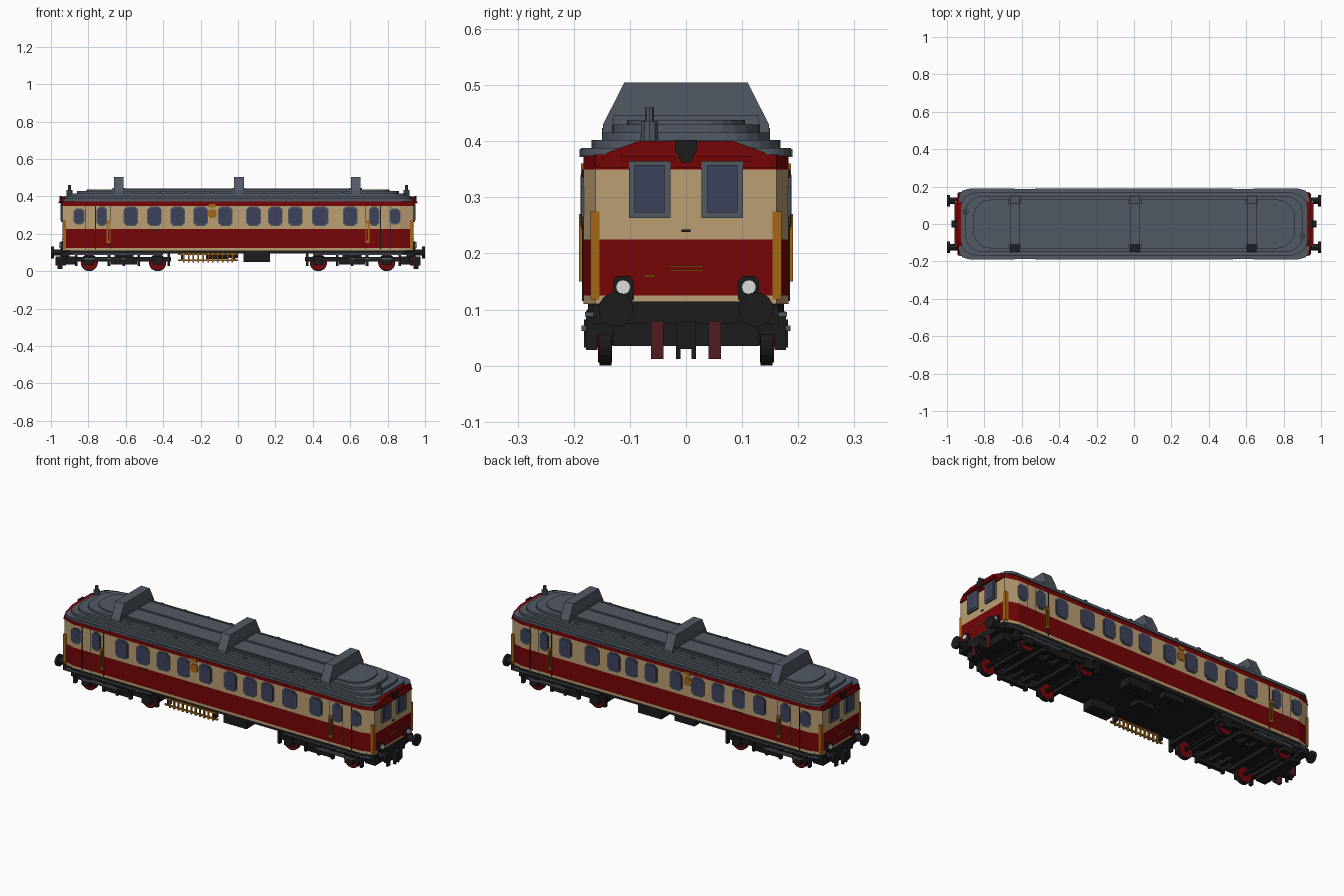
import bpy, bmesh, math

cube = bpy.data.objects.get("Cube")
if cube:
    bpy.data.objects.remove(cube, do_unlink=True)


def material(name, r, g, b):
    # colours given as display values, stored as linear
    col = [(c / 255) ** 2.2 for c in (r, g, b)] + [1]
    m = bpy.data.materials.new(name)
    m.use_nodes = True
    m.diffuse_color = col
    m.node_tree.nodes["Principled BSDF"].inputs["Base Color"].default_value = col
    return m


SLATE = material("slate_grey", 82, 90, 100)
CREAM = material("cream", 186, 157, 114)
RED = material("dark_red", 117, 13, 15)
GLASS = material("blue_glass", 64, 68, 92)
BLACK = material("black", 34, 34, 34)
OCHRE = material("ochre", 162, 102, 28)
WHITE = material("white", 220, 220, 220)
HOSE = material("hose_brown", 82, 34, 36)
BOTH = (-1, 1)


def rect(a0, a1, b0, b1, cut=0):
    """Rectangle outline, with optional cut corners."""
    if not cut:
        return [(a0, b0), (a1, b0), (a1, b1), (a0, b1)]
    return [(a0 + cut, b0), (a1 - cut, b0), (a1, b0 + cut), (a1, b1 - cut),
            (a1 - cut, b1), (a0 + cut, b1), (a0, b1 - cut), (a0, b0 + cut)]


def disc(a, b, r, n=16):
    return [(a + r * math.cos(math.tau * i / n), b + r * math.sin(math.tau * i / n))
            for i in range(n)]


class Part:
    """Collects prisms into a single named object."""

    def __init__(self, name, mat):
        self.name, self.mat, self.bm = name, mat, bmesh.new()

    def prism(self, pts, axis, lo, hi):
        place = {"x": lambda p, h: (h, p[0], p[1]),
                 "y": lambda p, h: (p[0], h, p[1]),
                 "z": lambda p, h: (p[0], p[1], h)}[axis]
        rings = [[self.bm.verts.new(place(p, h)) for p in pts] for h in (lo, hi)]
        n = len(pts)
        self.bm.faces.new(rings[0])
        self.bm.faces.new(rings[1][::-1])
        for i in range(n):
            j = (i + 1) % n
            self.bm.faces.new((rings[0][i], rings[1][i], rings[1][j], rings[0][j]))
        return self

    def box(self, x0, x1, y0, y1, z0, z1):
        return self.prism(rect(x0, x1, y0, y1), "z", z0, z1)

    def done(self):
        bmesh.ops.recalc_face_normals(self.bm, faces=self.bm.faces)
        mesh = bpy.data.meshes.new(self.name)
        self.bm.to_mesh(mesh)
        self.bm.free()
        mesh.materials.append(self.mat)
        ob = bpy.data.objects.new(self.name, mesh)
        bpy.context.collection.objects.link(ob)
        return ob


def plan(hx, hy, cx, cy):
    """Symmetric body outline with corners cut by cx along and cy across."""
    q = [(hx, hy - cy), (hx - cx, hy)]
    return (q + [(-x, y) for x, y in q[::-1]] + [(-x, -y) for x, y in q]
            + [(x, -y) for x, y in q[::-1]])


# Body bands, bottom to top
for name, mat, z0, z1 in (("sill_band", CREAM, .11, .125), ("lower_band", RED, .125, .225),
                          ("window_band", CREAM, .225, .35), ("cornice_band", RED, .35, .376)):
    Part(name, mat).prism(plan(.937, .183, .07, .022), "z", z0, z1).done()
Part("floor_plate", BLACK).prism(plan(.93, .175, .05, .03), "z", .095, .111).done()

# Stepped roof
roof = Part("roof", SLATE)
for hx, hy, c, z0, z1 in ((.935, .187, .045, .374, .388), (.925, .168, .07, .388, .402),
                          (.9, .15, .08, .402, .416), (.86, .132, .09, .416, .43),
                          (.81, .105, .08, .43, .438)):
    q = [(hx - c * 1.2 + c * 1.2 * math.cos(t), hy - c + c * math.sin(t))
         for t in (math.radians(15 * k) for k in range(7))]
    q += [(-x, y) for x, y in q[::-1]]
    roof.prism(q + [(x, -y) for x, y in q[::-1]], "z", z0, z1)
for s in BOTH:
    roof.box(-.63, .63, s * .112, s * .122, .428, .437)
    for i in range(9):
        x = -.56 + i * .14
        roof.box(x - .008, x + .008, s * .135, s * .15, .412, .424)
    # wider eaves beside the entrances and along the saloon
    roof.box(-.53, .53, s * .18, s * .19, .372, .384)
    for e in BOTH:
        roof.box(e * .64, e * .88, s * .18, s * .19, .372, .386)
roof.box(-.62, .62, -.006, .006, .437, .442)
roof.done()

# Three cross ducts on the roof
half = [(.15, .39), (.148, .43), (.13, .465), (.11, .505)]
ducts = Part("roof_ducts", SLATE)
for x in (-.637, .005, .63):
    ducts.prism(half + [(-y, z) for y, z in half[::-1]], "x", x - .026, x + .026)
    ducts.box(x - .034, x + .034, -.13, .13, .43, .446)
ducts.done()

# Horns on the roof ends
horns = Part("roof_horns", SLATE)
for e in BOTH:
    horns.prism(disc(e * .9, -e * .065, .016, 10), "z", .40, .435)
    horns.prism(disc(e * .9, -e * .065, .008, 8), "z", .435, .46)
horns.done()

# Side windows, with frames behind the glass
frames, glass = Part("window_frames", SLATE), Part("side_windows", GLASS)
windows = [(x, .041) for x in (-.573, -.447, -.323, -.2, -.068, .083, .2, .307, .6)]
windows += [(.44, .046), (-.728, .028), (.728, .028), (-.85, .03), (.84, .03)]
for s in BOTH:
    for x, w in windows:
        w = w if w < .035 else w - .002
        lo, hi = (.25, .335) if abs(x) > .8 else (.243, .345)
        frames.prism(rect(x - w, x + w, lo, hi, .015), "y", s * .181, s * .186)
        glass.prism(rect(x - w + .005, x + w - .005, lo + .005, hi - .005, .014),
                    "y", s * .182, s * .188)
frames.done()
glass.done()

# Emblem panel, door seams and grab rails on the sides
emblem = Part("side_emblem", OCHRE)
seams = Part("door_seams", BLACK)
rails = Part("door_handrails", OCHRE)
for s in BOTH:
    emblem.prism(rect(-.16, -.115, .285, .33, .01), "y", s * .182, s * .187)
    emblem.box(-.155, -.12, s * .182, s * .187, .34, .36)
    seams.box(-.47, -.42, s * .182, s * .186, .219, .224)
    for e in BOTH:
        for x in (.684, .762, .815):
            seams.box(e * x - .0015, e * x + .0015, s * .182, s * .185, .115, .35)
        rails.box(e * .692 - .008, e * .692 + .008, s * .183, s * .191, .15, .165)
        rails.box(e * .692 - .008, e * .692 + .008, s * .183, s * .191, .255, .27)
        for d in BOTH:
            x = e * .692 + d * .007
            rails.box(x - .003, x + .003, s * .183, s * .191, .15, .27)
        # corner rails at the cab ends
        rails.box(e * .92, e * .938, s * .154, s * .17, .118, .275)
for p in (emblem, seams, rails):
    p.done()

# Cab ends
hood, visors = Part("cab_hoods", RED), Part("window_visors", RED)
cab_frames, cab_glass = Part("cab_window_frames", SLATE), Part("cab_windows", GLASS)
lamp_backs, lamps = Part("lamp_housings", BLACK), Part("headlamps", WHITE)
stripes = Part("end_stripes", OCHRE)
fascia = [(.16, .352), (.14, .38), (.085, .4)]
for e in BOTH:
    hood.prism(fascia + [(-y, z) for y, z in fascia[::-1]], "x", e * .89, e * .945)
    lamp_backs.prism([(-.008, .362), (.008, .362), (.02, .385), (.02, .402), (-.02, .402),
                      (-.02, .385)], "x", e * .94, e * .955)
    lamp_backs.box(e * .935, e * .942, -.008, .008, .238, .243)
    for z in (.17, .177):
        stripes.box(e * .935, e * .94, -.03, .03, z - .0015, z + .0015)
    stripes.box(e * .935, e * .94, -e * .075, -e * .055, .158, .162)
    for s in BOTH:
        a, b = sorted((s * .028, s * .102))
        cab_frames.prism(rect(a, b, .263, .366), "x", e * .93, e * .947)
        cab_glass.prism(rect(a + .01, b - .01, .273, .358), "x", e * .94, e * .95)
        visors.box(e * .935, e * .96, s * .02, s * .115, .364, .374)
        a, b = sorted((s * .093, s * .13))
        lamp_backs.prism(rect(a, b, .11, .16, .008), "x", e * .93, e * .95)
        lamps.prism(disc(s * .112, .14, .013, 12), "x", e * .945, e * .956)
for p in (hood, visors, cab_frames, cab_glass, lamp_backs, lamps, stripes):
    p.done()

# Buffer beams, buffers, couplings and hoses
beam, buffers = Part("buffer_beams", BLACK), Part("buffers", BLACK)
couplers, hoses = Part("couplers", BLACK), Part("brake_hoses", HOSE)
for e in BOTH:
    beam.box(e * .9, e * .948, -.1, .1, .075, .114)
    beam.box(e * .9, e * .944, -.165, .165, .075, .108)
    beam.box(e * .86, e * .92, -.13, .13, .035, .08)
    couplers.box(e * .92, e * .975, -.018, .018, .03, .08)
    for s in BOTH:
        couplers.box(e * .95, e * .965, s * .01, s * .018, .012, .04)
        hoses.box(e * .938, e * .95, s * .04, s * .062, .012, .078)
        buffers.prism(disc(s * .125, .1, .017), "x", e * .93, e * .99)
        buffers.prism(disc(s * .125, .1, .031), "x", e * .985, e)
for p in (beam, buffers, couplers, hoses):
    p.done()

# Bogies: slatted frames, axle boxes and wheels
bogie, steps = Part("bogies", BLACK), Part("running_steps", SLATE)
tyres, hubs = Part("wheels", BLACK), Part("wheel_centres", RED)
for e in BOTH:
    for s in BOTH:
        bogie.box(e * .36, e * .87, s * .158, s * .172, .052, .075)
        for x in (.37, .53, .61, .69, .865):
            bogie.box(e * x - .007, e * x + .007, s * .158, s * .178, .028, .097)
        bogie.box(e * .54, e * .68, s * .155, s * .176, .035, .055)
        steps.box(e * .4, e * .92, s * .165, s * .18, .088, .096)
        steps.box(e * .6, e * .83, s * .17, s * .186, .062, .072)
        for x in (.43, .795):
            bogie.box(e * x - .025, e * x + .025, s * .156, s * .182, .032, .082)
            tyres.prism(disc(e * x, .046, .046, 20), "y", s * .133, s * .154)
            hubs.prism(disc(e * x, .046, .04, 20), "y", s * .132, s * .157)
    for x in (.37, .48, .55, .61, .67, .74, .86):
        bogie.box(e * x - .012, e * x + .012, -.16, .16, .055, .075)
    for x in (.43, .795):
        bogie.prism(disc(e * x, .046, .01, 8), "y", -.14, .14)
    bogie.box(e * .56, e * .66, -.06, .06, .06, .1)
for p in (bogie, steps, tyres, hubs):
    p.done()

# Ladder hung under the front side
ladder = Part("ladder", OCHRE)
for z in (.058, .092):
    ladder.box(-.32, 0, -.178, -.17, z - .004, z + .004)
for i in range(11):
    x = -.29 + i * .026
    ladder.box(x - .004, x + .004, -.178, -.17, .046, .098)
ladder.done()

# Equipment boxes under the floor
gear = Part("underfloor_boxes", BLACK)
for s in BOTH:
    gear.box(.03, .17, s * .1, s * .17, .05, .1)
gear.box(-.1, .0, -.03, .03, .07, .1)
gear.box(-.17, -.05, .13, .17, .065, .1)
for x in (-.3, -.02):
    gear.box(x - .006, x + .006, -.176, -.15, .06, .1)
gear.done()
